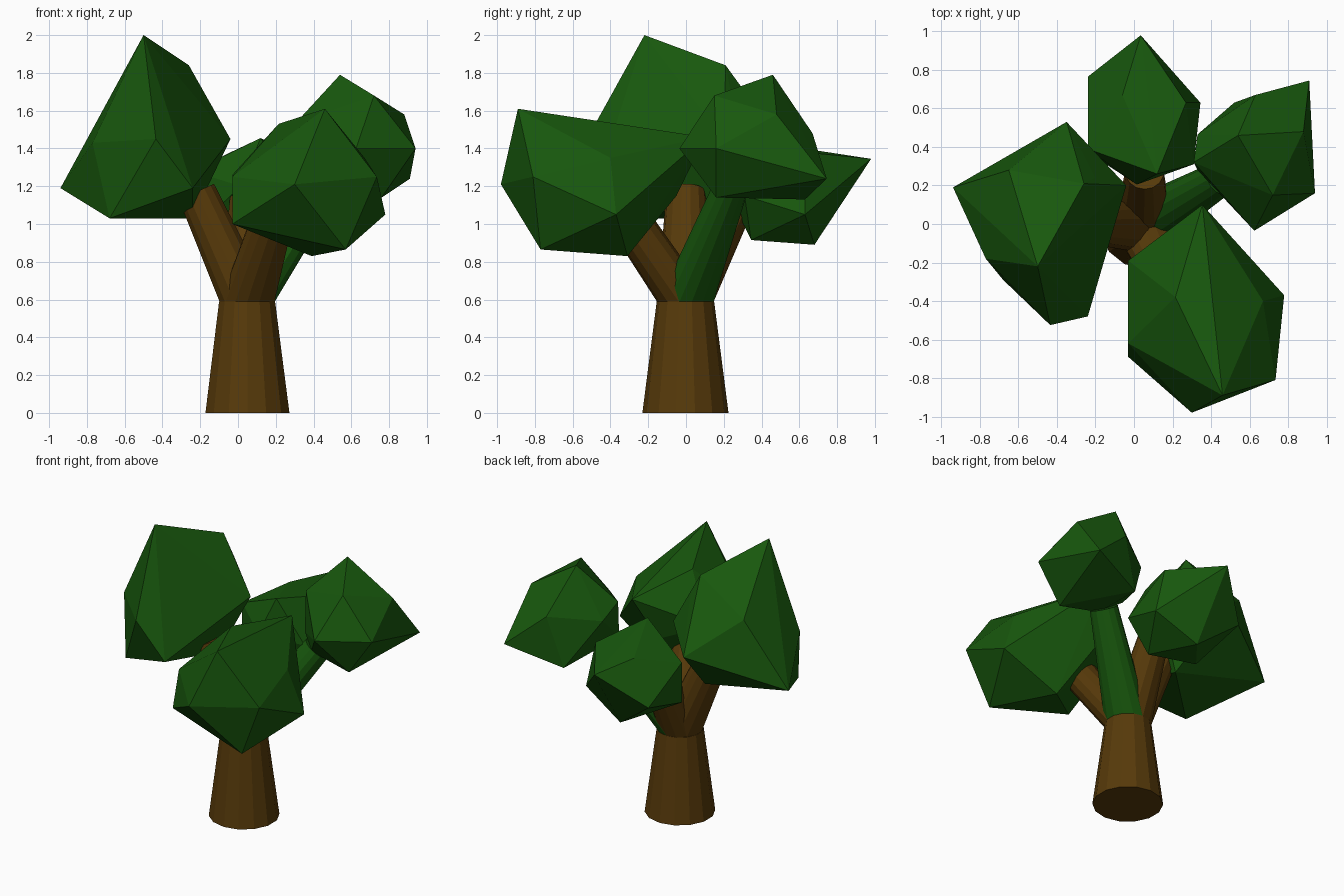
import bpy, bmesh, math
from mathutils import Vector

if "Cube" in bpy.data.objects:
    bpy.data.objects.remove(bpy.data.objects["Cube"])


def material(name, rgb):
    m = bpy.data.materials.new(name)
    m.diffuse_color = (*rgb, 1)
    m.use_nodes = True
    m.node_tree.nodes["Principled BSDF"].inputs["Base Color"].default_value = m.diffuse_color
    return m


bark = material("bark", (0.095, 0.042, 0.003))
leaf = material("leaf", (0.009, 0.098, 0.004))


def finish(name, bm, mat):
    bmesh.ops.recalc_face_normals(bm, faces=bm.faces[:])
    me = bpy.data.meshes.new(name)
    bm.to_mesh(me)
    bm.free()
    me.materials.append(mat)
    bpy.context.collection.objects.link(bpy.data.objects.new(name, me))


def limb(name, a, ra, b, rb, mat, n=14):
    """Tapered limb: level ring at the base, ring square to the axis at the end."""
    a, b = Vector(a), Vector(b)
    tilt = Vector((0, 0, 1)).rotation_difference(b - a)
    bm = bmesh.new()
    low, high = [], []
    for i in range(n):
        t = math.tau * i / n
        d = Vector((math.sin(t), math.cos(t), 0))
        low.append(bm.verts.new(a + d * ra))
        high.append(bm.verts.new(b + tilt @ (d * rb)))
    bm.faces.new(low)
    bm.faces.new(high)
    for i in range(n):
        j = (i + 1) % n
        bm.faces.new((low[i], low[j], high[j], high[i]))
    finish(name, bm, mat)


def foliage(name, points):
    """Faceted leaf clump: hull of a dozen corner points."""
    bm = bmesh.new()
    for p in points:
        bm.verts.new(p)
    bmesh.ops.convex_hull(bm, input=bm.verts[:])
    loose = [v for v in bm.verts if not v.link_faces]
    bmesh.ops.delete(bm, geom=loose, context='VERTS')
    finish(name, bm, leaf)


# Trunk and the four branches sharing its top ring
fork = (0.048, -0.003, 0.585)
limb("trunk", (0.05, -0.003, 0), 0.228, (0.048, -0.003, 0.59), 0.152, bark)
limb("left_branch", fork, 0.148, (-0.22, 0, 1.17), 0.105, bark)
limb("front_branch", fork, 0.148, (0.19, -0.32, 1.05), 0.11, bark)
limb("back_branch", fork, 0.148, (0.055, 0.27, 1.13), 0.1, bark)
limb("right_branch", fork, 0.148, (0.455, 0.24, 1.2), 0.092, leaf)

# Leaf clumps
foliage("left_foliage", [
    (-.5, -.22, 2), (-.26, .21, 1.84), (-.2, .24, 1.68), (-.04, .2, 1.45),
    (-.35, .53, 1.4), (-.435, -.525, 1.45), (-.94, .19, 1.19), (-.68, -.29, 1.03),
    (-.24, .13, 1.03), (-.24, -.48, 1.19), (-.77, -.18, 1.43), (-.65, .28, 1.65)])
foliage("front_foliage", [
    (.46, -.89, 1.61), (.67, -.4, 1.35), (.215, -.38, 1.53), (.355, .1, 1.46),
    (-.03, -.19, 1.26), (-.03, -.69, 1.0), (.3, -.98, 1.21), (.735, -.81, 1.25),
    (.78, -.37, 1.05), (.57, -.77, .865), (.39, -.31, .83), (.25, -.05, 1.15),
    (-.03, -.62, 1.25)])
foliage("right_foliage", [
    (.54, .46, 1.79), (.72, .15, 1.68), (.88, .48, 1.58), (.94, .16, 1.4),
    (.91, .745, 1.24), (.625, -.035, 1.4), (.63, .67, 1.48), (.76, .16, 1.14),
    (.52, .63, 1.13), (.33, .28, 1.27), (.31, .32, 1.54), (.33, .465, 1.45),
    (.45, .18, 1.2)])
foliage("back_foliage", [
    (.035, .98, 1.345), (.27, .63, 1.38), (.12, .26, 1.455), (-.24, .39, 1.28),
    (-.06, .67, 1.37), (.04, .68, .89), (-.22, .36, .98), (.345, .63, 1.05),
    (-.24, .765, 1.1), (.31, .31, 1.15), (.015, .205, 1.2), (.17, .345, .915)])
